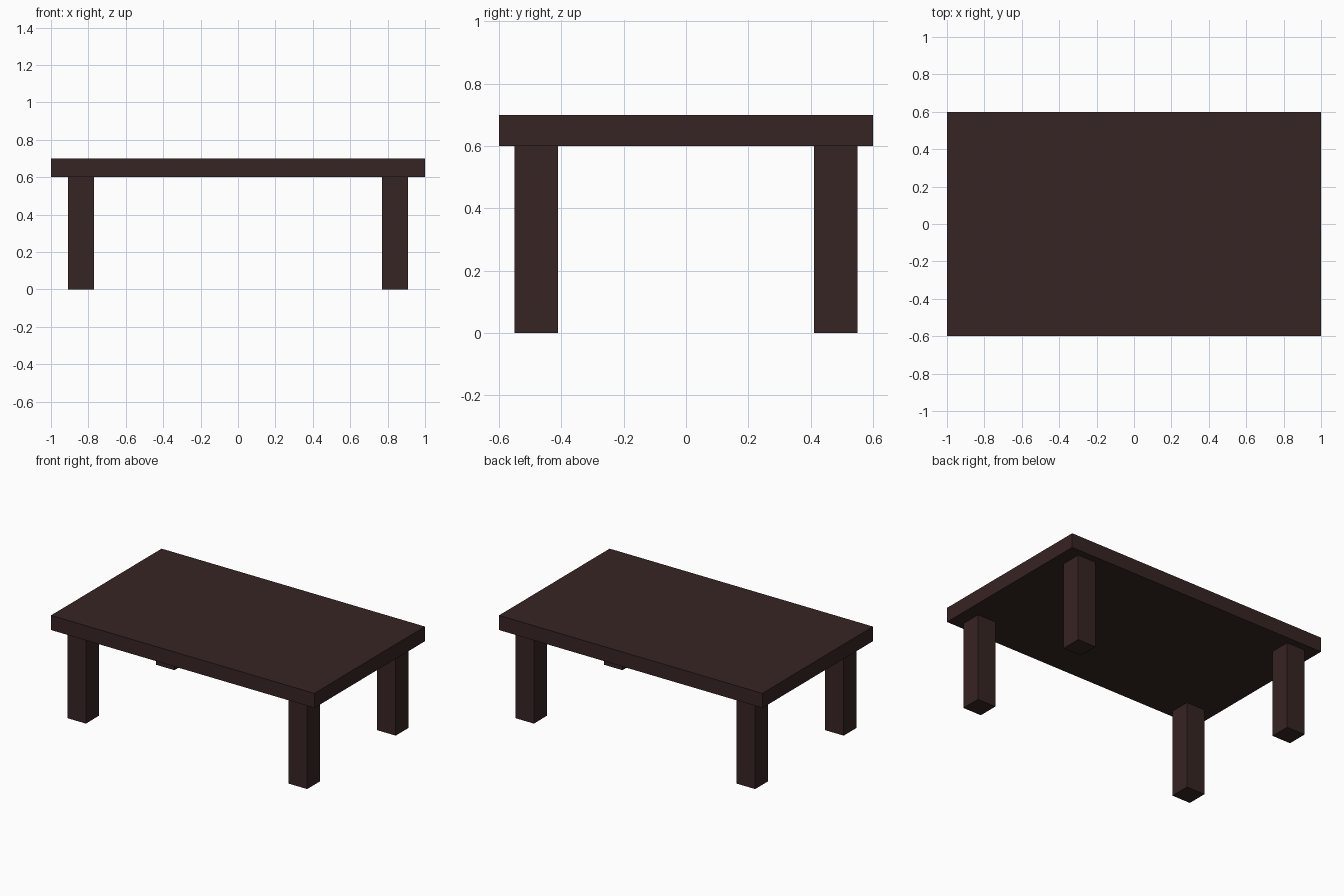
import bpy

default = bpy.data.objects.get("Cube")
if default:
    bpy.data.objects.remove(default, do_unlink=True)

# Dark wood
wood = bpy.data.materials.new("dark_brown_wood")
wood.use_nodes = True
colour = (0.037, 0.018, 0.017, 1)
wood.diffuse_color = colour
bsdf = next(n for n in wood.node_tree.nodes if n.type == "BSDF_PRINCIPLED")
bsdf.inputs["Base Color"].default_value = colour


def box(name, centre, size):
    bpy.ops.mesh.primitive_cube_add(size=1, location=centre)
    obj = bpy.context.object
    obj.name = name
    obj.scale = size
    bpy.ops.object.transform_apply(location=False, rotation=False, scale=True)
    obj.data.materials.append(wood)
    return obj


TOP, THICK, LEG = 0.7, 0.1, 0.14
LEG_HEIGHT = TOP - THICK

# Table top slab
box("table_top", (0, 0, TOP - THICK / 2), (2, 1.2, THICK))

# Four square legs, inset from the edges
for side, sx in (("left", 1), ("right", -1)):
    for end, sy in (("front", -1), ("back", 1)):
        box(f"{end}_{side}_leg", (sx * 0.84, sy * 0.48, LEG_HEIGHT / 2),
            (LEG, LEG, LEG_HEIGHT))
